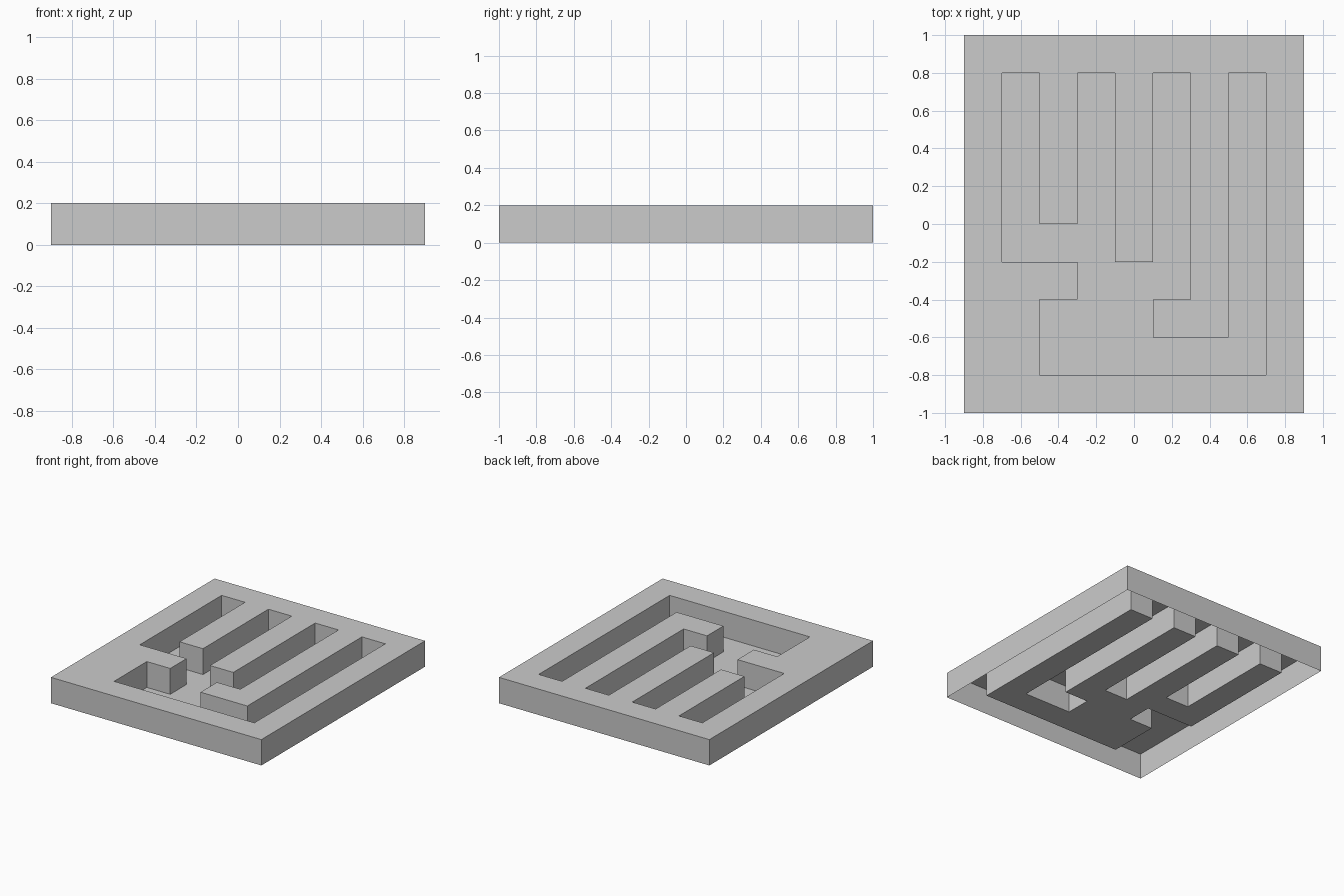
import bpy, bmesh

if "Cube" in bpy.data.objects:
    bpy.data.objects.remove(bpy.data.objects["Cube"])

H = 0.2
# outer border and stepped recess outline
border = [(-.9, -1), (.9, -1), (.9, 1), (-.9, 1)]
recess = [(-.7, .8), (-.7, -.2), (-.3, -.2), (-.3, -.4), (-.5, -.4), (-.5, -.8),
          (.7, -.8), (.7, .8), (.5, .8), (.5, -.6), (.1, -.6), (.1, -.4),
          (.3, -.4), (.3, .8), (.1, .8), (.1, -.2), (-.1, -.2), (-.1, .8),
          (-.3, .8), (-.3, 0), (-.5, 0), (-.5, .8)]

bm = bmesh.new()


def walls(outline, inward):
    """Vertical single-sheet walls; returns bottom verts and top edges."""
    low = [bm.verts.new((x, y, 0)) for x, y in outline]
    top = [bm.verts.new((x, y, H)) for x, y in outline]
    n = len(outline)
    for i in range(n):
        j = (i + 1) % n
        quad = [low[i], low[j], top[j], top[i]]
        bm.faces.new(quad[::-1] if inward else quad)
    return low, [bm.edges.get((top[i], top[(i + 1) % n])) for i in range(n)]


# open-bottomed skirt, recess walls and recess floor
_, outer_edges = walls(border, False)
floor, inner_edges = walls(recess, True)
bm.faces.new(floor)

# top sheet with the recess cut out
fill = bmesh.ops.triangle_fill(bm, edges=outer_edges + inner_edges,
                               use_beauty=True, normal=(0, 0, 1))
for f in fill["geom"]:
    if isinstance(f, bmesh.types.BMFace):
        f.normal_update()
        if f.normal.z < 0:
            f.normal_flip()

mesh = bpy.data.meshes.new("recessed_tile")
bm.to_mesh(mesh)
bm.free()
bpy.context.collection.objects.link(bpy.data.objects.new("recessed_tile", mesh))
